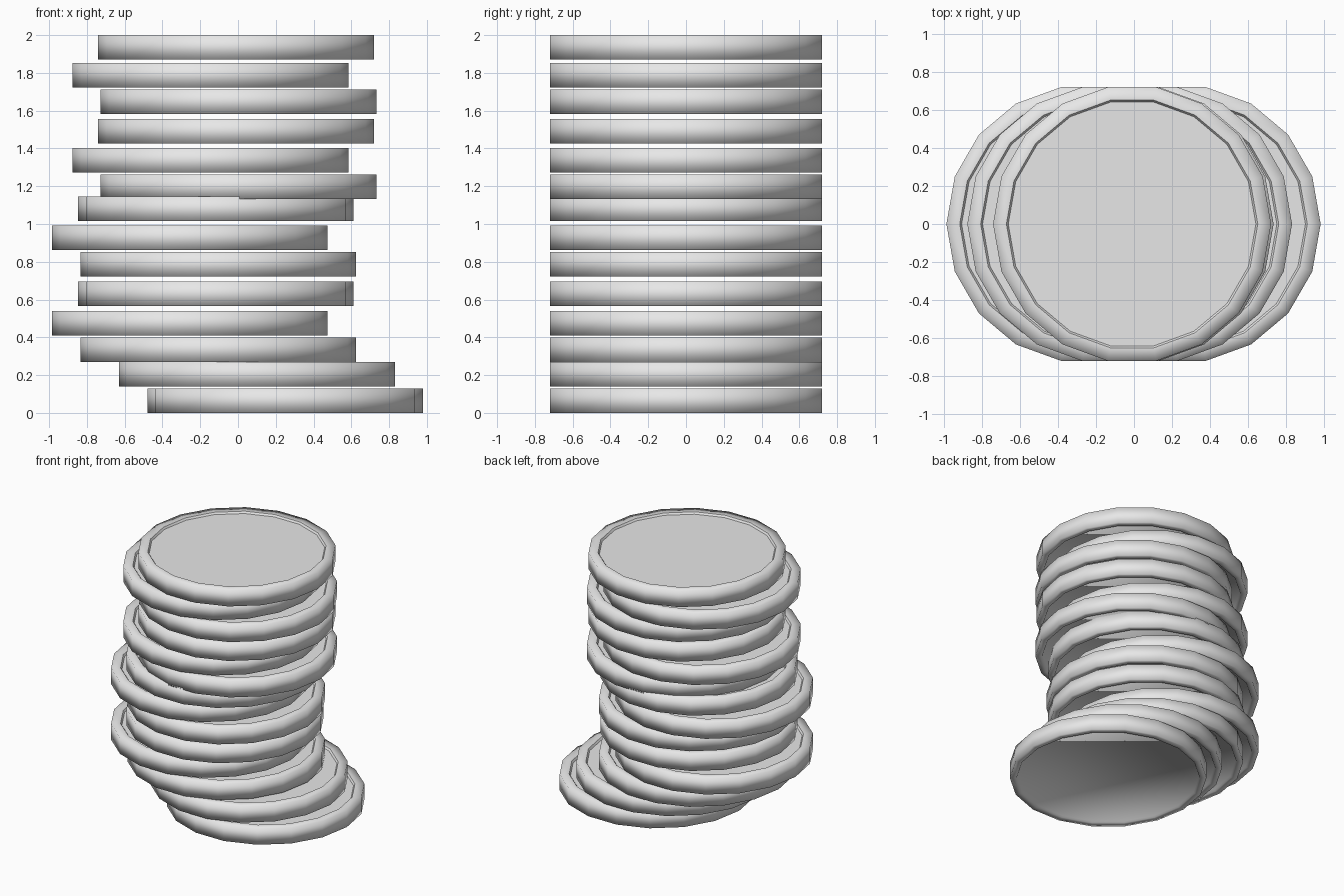
import bpy
import bmesh
from math import cos, sin, pi

cube = bpy.data.objects.get("Cube")
if cube:
    bpy.data.objects.remove(cube, do_unlink=True)

SIDES = 18
HEIGHT = 0.13

# Plain grey metal
grey = bpy.data.materials.new("grey_metal")
grey.use_nodes = True
grey.diffuse_color = (0.8, 0.8, 0.8, 1)
grey.node_tree.nodes["Principled BSDF"].inputs["Base Color"].default_value = (0.8, 0.8, 0.8, 1)

# Cross-section from the underside centre to the top centre: (radius, height)
PROFILE = [(0.675, 0.012), (0.68, 0), (0.73, 0),
           (0.73, HEIGHT), (0.66, HEIGHT), (0.65, HEIGHT - 0.015)]


def disc_mesh():
    """Disc with a raised rim and a shallow recess on both faces."""
    bm = bmesh.new()
    rings = []
    for radius, z in PROFILE:
        rings.append([bm.verts.new((radius * cos(2 * pi * i / SIDES),
                                    radius * sin(2 * pi * i / SIDES), z))
                      for i in range(SIDES)])
    for low, high in zip(rings, rings[1:]):
        for i in range(SIDES):
            j = (i + 1) % SIDES
            bm.faces.new((low[i], low[j], high[j], high[i]))
    bm.faces.new(list(reversed(rings[0])))
    bm.faces.new(rings[-1])
    for face in bm.faces:
        face.smooth = True
    # Crisp border around the top recess
    for ring in rings[-2:]:
        for i in range(SIDES):
            bm.edges.get((ring[i], ring[(i + 1) % SIDES])).smooth = False
    mesh = bpy.data.meshes.new("disc")
    bm.to_mesh(mesh)
    bm.free()
    mesh.materials.append(grey)
    return mesh


# Uneven stack: (sideways shift, bottom height) of every disc
STACK = [(0.25, 0), (0.10, 0.14), (-0.105, 0.27), (-0.255, 0.41),
         (-0.118, 0.565), (-0.105, 0.722), (-0.255, 0.863), (-0.118, 1.015),
         (0.003, 1.133), (-0.145, 1.272), (-0.01, 1.426), (0.003, 1.583),
         (-0.145, 1.723), (-0.01, 1.87)]

mesh = disc_mesh()
for number, (x, z) in enumerate(STACK, 1):
    disc = bpy.data.objects.new(f"disc_{number}", mesh)
    disc.location = (x, 0, z)
    bpy.context.collection.objects.link(disc)
